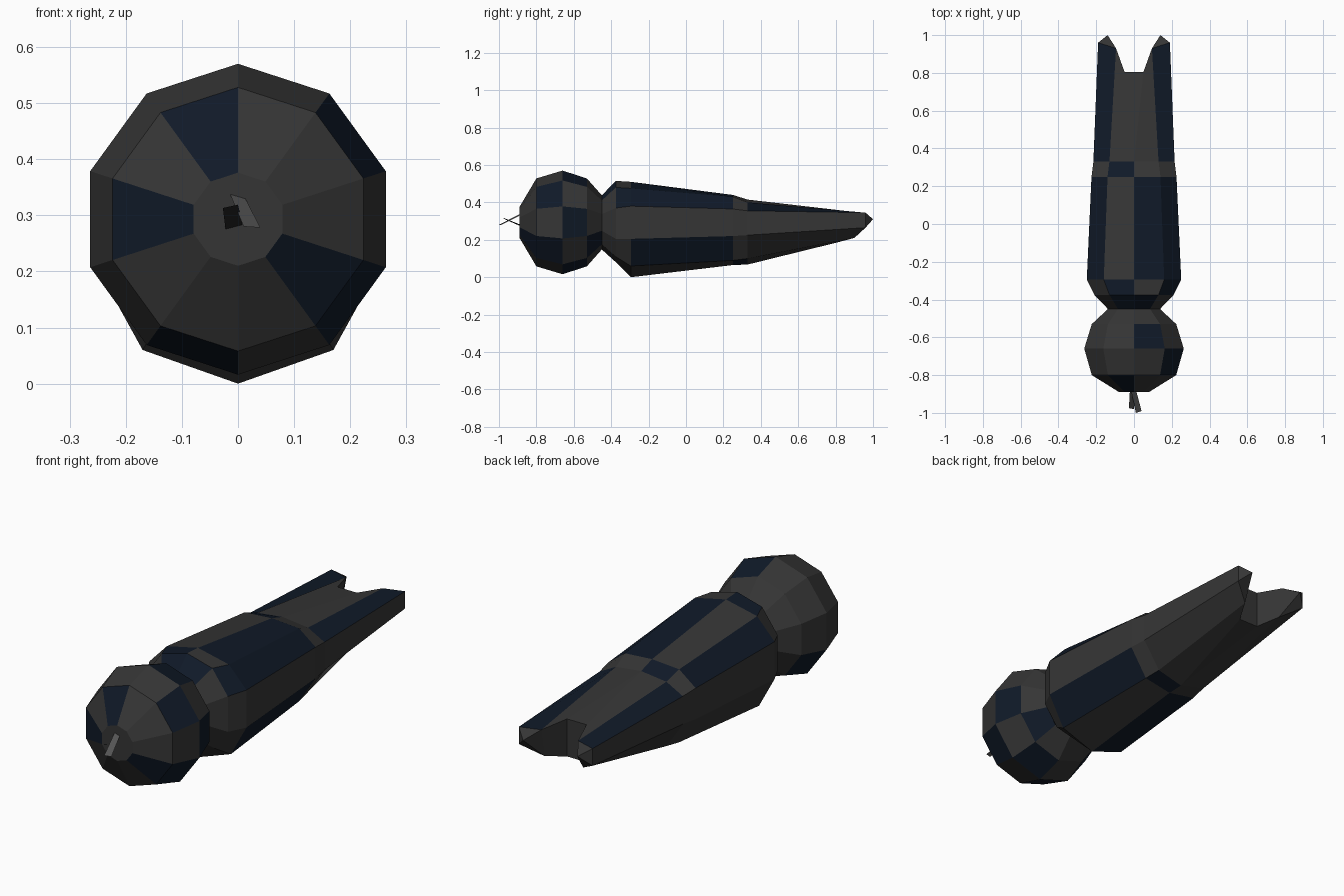
import bpy, math

if "Cube" in bpy.data.objects:
    bpy.data.objects.remove(bpy.data.objects["Cube"])


def material(name, color):
    m = bpy.data.materials.new(name)
    m.diffuse_color = (*color, 1)
    m.use_nodes = True
    m.node_tree.nodes["Principled BSDF"].inputs["Base Color"].default_value = m.diffuse_color
    return m


GREY = material("charcoal", (0.036, 0.036, 0.036))
NAVY = material("navy", (0.005, 0.01, 0.021))
LIGHT = material("mid_grey", (0.09, 0.09, 0.09))
DARK = material("dark_grey", (0.02, 0.02, 0.02))


def make(name, verts, faces, mats, index):
    me = bpy.data.meshes.new(name)
    me.from_pydata(verts, [], faces)
    for m in mats:
        me.materials.append(m)
    for p, i in zip(me.polygons, index):
        p.material_index = i
    me.update()
    ob = bpy.data.objects.new(name, me)
    bpy.context.collection.objects.link(ob)
    return ob


def ring(y, half):
    """Ten-sided ring from six half-profile points, clockwise seen from the front."""
    pts = half + [(-x, z) for x, z in half[4:0:-1]]
    return [(x, y, z) for x, z in pts]


def round_half(r, cz=0.293):
    return [(r * math.sin(k * math.pi / 5), cz + r * math.cos(k * math.pi / 5))
            for k in range(6)]


def loft(rings, navy):
    """Bridge the rings; navy holds the dark face numbers of each band."""
    verts = [v for r in rings for v in r]
    faces, index = [], []
    for b in range(len(rings) - 1):
        for k in range(10):
            a, c = b * 10 + k, b * 10 + (k + 1) % 10
            faces.append((a, a + 10, c + 10, c))
            index.append(int(k in navy[b]))
    return verts, faces, index


# Head: faceted ball lying along y
head = [ring(y, round_half(r)) for y, r in
        [(-0.89, 0.083), (-0.80, 0.235), (-0.66, 0.277), (-0.53, 0.235), (-0.45, 0.145)]]
verts, faces, index = loft(head, [{3, 7, 9}, {1, 3, 5}, {0, 2, 4, 6}, {3}])
faces.append(tuple(range(10)))
index.append(0)
make("head", verts, faces, [GREY, NAVY], index)

# Body: tapering shell from the neck to the tail
body = [
    ring(-0.45, round_half(0.145)),
    ring(-0.375, [(0, .515), (.13, .48), (.21, .37), (.21, .205), (.14, .11), (0, .08)]),
    ring(-0.295, [(0, .51), (.16, .475), (.25, .38), (.25, .205), (.17, .06), (0, 0)]),
    ring(0.25, [(0, .44), (.14, .43), (.225, .365), (.225, .22), (.14, .09), (0, .065)]),
    ring(0.33, [(0, .415), (.13, .40), (.215, .355), (.215, .225), (.13, .10), (0, .068)]),
]
verts, faces, index = loft(body, [{0, 9}, {1, 9}, {0, 1, 3, 5, 8}, {4, 9}])

# Forked tail: notch points, prong corners and a tip on each side
base = 40
for s in (1, -1):
    n = len(verts)
    verts += [(s * .05, .805, .36), (s * .095, .93, .345), (s * .19, .96, .345),
              (s * .19, .96, .265), (s * .10, .90, .21), (s * .05, .805, .185),
              (s * .14, 1.0, .31)]
    side = [base + (s * k) % 10 for k in range(6)]
    new = [(side[k], n + k, n + k + 1, side[k + 1]) for k in range(5)]
    new += [(n + 0, n + 5, n + 4, n + 1)]
    new += [(n + k, n + 6, n + k + 1) for k in (1, 2, 3)] + [(n + 4, n + 6, n + 1)]
    faces += [f if s == 1 else f[::-1] for f in new]
    index += [int(k == 1) for k in range(len(new))]
# Middle of the notch
faces += [(40, 57, 50), (45, 55, 62), (50, 57, 62, 55)]
index += [0, 0, 0]
make("body", verts, faces, [GREY, NAVY], index)

# Two thin crossing mouth blades
make("upper_mouth_blade",
     [(-.015, -.885, .34), (.012, -.885, .332), (.04, -.99, .278), (.01, -1.0, .28)],
     [(0, 3, 2, 1)], [LIGHT], [0])
make("lower_mouth_blade",
     [(-.027, -.975, .313), (0, -.98, .319), (.008, -.885, .281), (-.022, -.885, .273)],
     [(0, 3, 2, 1)], [DARK], [0])
